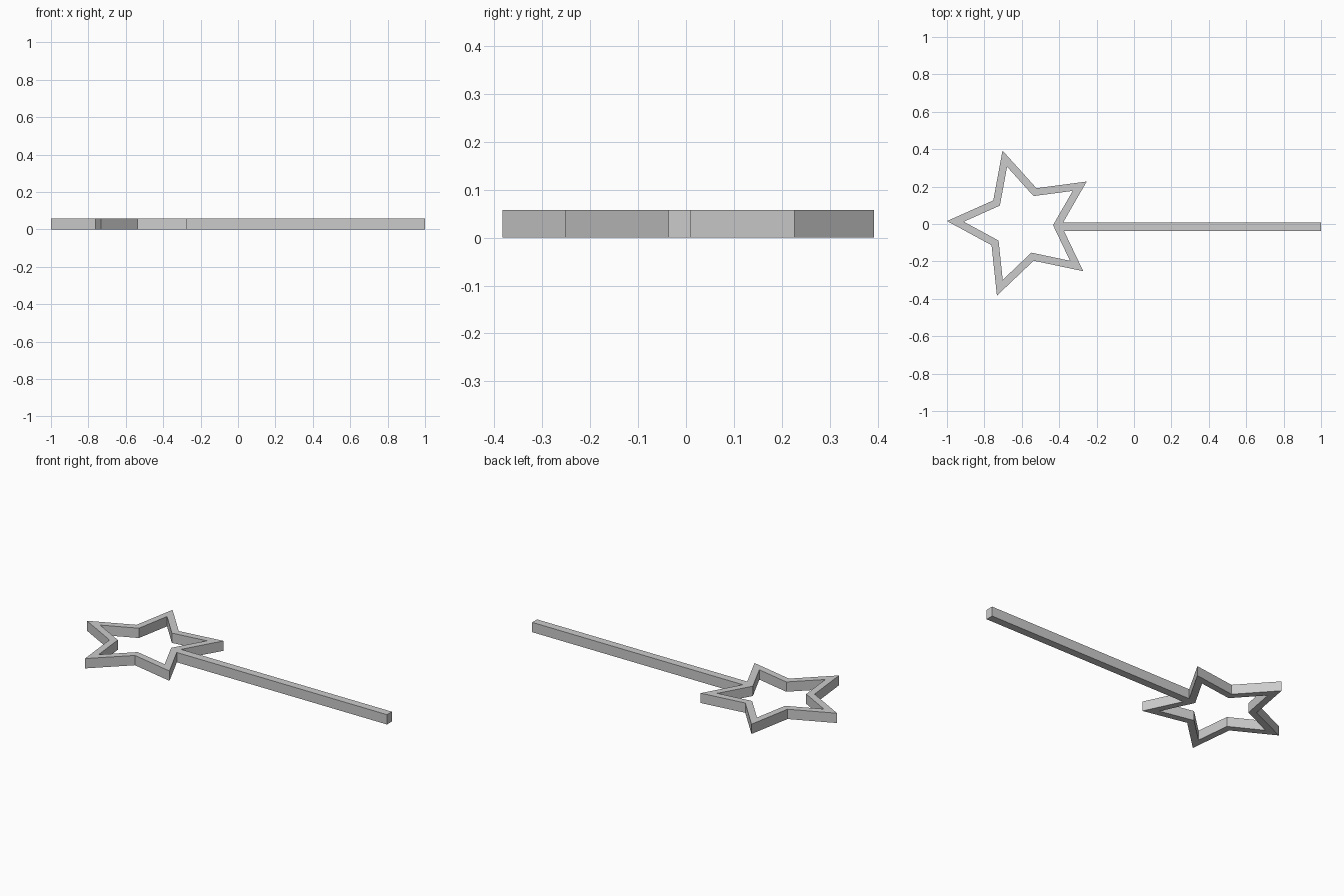
import bpy, bmesh, math
from mathutils import Vector

cube = bpy.data.objects.get("Cube")
if cube:
    bpy.data.objects.remove(cube, do_unlink=True)

HEIGHT = 0.058
CENTRE = Vector((-0.592, 0.0, 0.0))
TIP_RADIUS, NOTCH_RADIUS = 0.408, 0.204
HOLE_SCALE = 0.78
FIRST_ANGLE = math.radians(177.8)

grey = bpy.data.materials.new("light grey")
grey.use_nodes = True
colour = (0.6, 0.6, 0.6, 1.0)
grey.diffuse_color = colour
grey.node_tree.nodes["Principled BSDF"].inputs["Base Color"].default_value = colour


def finish(name, bm):
    """Turn a bmesh into a flat-shaded grey object."""
    bmesh.ops.recalc_face_normals(bm, faces=bm.faces)
    mesh = bpy.data.meshes.new(name)
    bm.to_mesh(mesh)
    bm.free()
    mesh.materials.append(grey)
    obj = bpy.data.objects.new(name, mesh)
    bpy.context.collection.objects.link(obj)
    return obj


def star_ring(bm, scale, z):
    """Five-pointed outline with alternating tips and notches."""
    ring = []
    for i in range(10):
        r = scale * (NOTCH_RADIUS if i % 2 else TIP_RADIUS)
        a = FIRST_ANGLE + i * math.pi / 5
        ring.append(bm.verts.new(CENTRE + Vector((r * math.cos(a), r * math.sin(a), z))))
    return ring


# Open star frame: four outlines bridged into a closed band
bm = bmesh.new()
rings = [star_ring(bm, s, z) for s, z in
         ((1, 0), (1, HEIGHT), (HOLE_SCALE, HEIGHT), (HOLE_SCALE, 0))]
for k, ring in enumerate(rings):
    after = rings[(k + 1) % 4]
    for i in range(10):
        j = (i + 1) % 10
        bm.faces.new((ring[i], ring[j], after[j], after[i]))
finish("star_frame", bm)

# Straight square handle, rooted in the star's notch
x0, x1, y0, y1 = -0.395, 1.0, -0.037, 0.009
bm = bmesh.new()
bmesh.ops.create_cube(bm, size=1)
bmesh.ops.scale(bm, vec=(x1 - x0, y1 - y0, HEIGHT), verts=bm.verts)
bmesh.ops.translate(bm, vec=((x0 + x1) / 2, (y0 + y1) / 2, HEIGHT / 2), verts=bm.verts)
finish("handle", bm)
